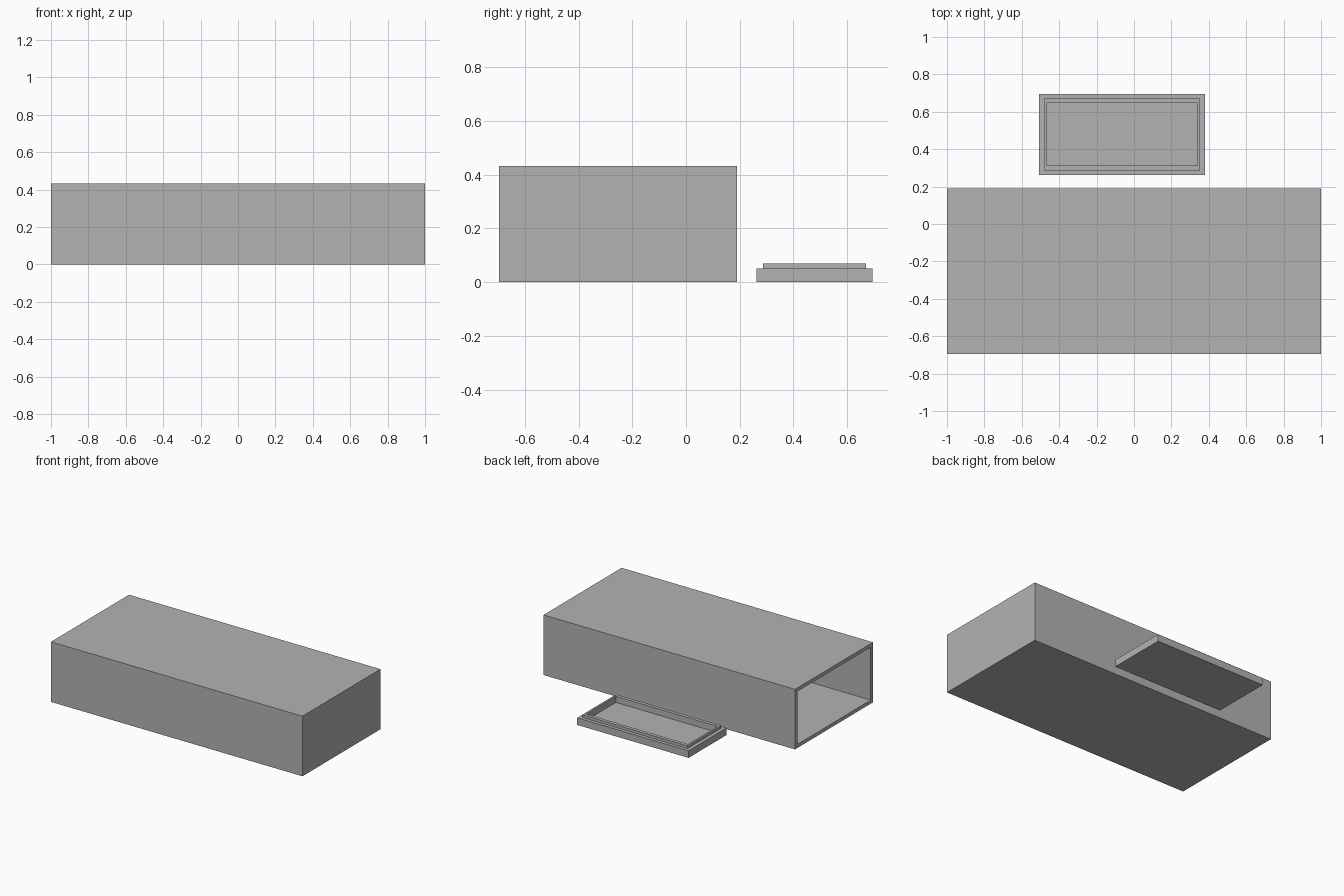
import bpy
import bmesh
from mathutils import Matrix, Vector

old = bpy.data.objects.get("Cube")
if old:
    bpy.data.objects.remove(old, do_unlink=True)

grey = bpy.data.materials.new("plain_grey")
grey.use_nodes = True
colour = (0.45, 0.45, 0.45, 1)
grey.diffuse_color = colour
grey.node_tree.nodes["Principled BSDF"].inputs["Base Color"].default_value = colour


def stepped_tray(name, rings, matrix):
    """Loft rectangles (length, width, height) from outer base to inner floor."""
    bm = bmesh.new()
    loops = []
    for length, width, height in rings:
        loops.append([bm.verts.new((sx * length / 2, sy * width / 2, height))
                      for sx, sy in ((-1, -1), (1, -1), (1, 1), (-1, 1))])
    for low, high in zip(loops, loops[1:]):
        for i in range(4):
            j = (i + 1) % 4
            bm.faces.new((low[i], low[j], high[j], high[i]))
    bm.faces.new(reversed(loops[0]))
    bm.faces.new(loops[-1])
    bmesh.ops.transform(bm, matrix=matrix, verts=bm.verts)
    bmesh.ops.recalc_face_normals(bm, faces=bm.faces)
    mesh = bpy.data.meshes.new(name)
    bm.to_mesh(mesh)
    bm.free()
    mesh.materials.append(grey)
    obj = bpy.data.objects.new(name, mesh)
    bpy.context.collection.objects.link(obj)
    return obj


length, depth, height = 2.0, 0.886, 0.432
wall = 0.026

# Long hollow case lying on its side, open at the -x end
inner = (height - 2 * wall, depth - 2 * wall)
lay_down = Matrix.Translation(Vector((1, -0.253, height / 2))) @ Matrix.Rotation(-1.5707963, 4, 'Y')
stepped_tray("case_body", [
    (height, depth, 0), (height, depth, length),
    (*inner, length), (*inner, wall),
], lay_down)

# Loose end cap lying flat, with a raised lip and a hollow middle
lip = (depth - 2 * wall, height - 2 * wall + 0.004)
hollow = (lip[0] - 0.027, lip[1] - 0.05)
stepped_tray("end_cap", [
    (depth, height, 0), (depth, height, 0.051),
    (*lip, 0.051), (*lip, 0.07),
    (*hollow, 0.07), (*hollow, wall),
], Matrix.Translation(Vector((-0.064, 0.479, 0))))
